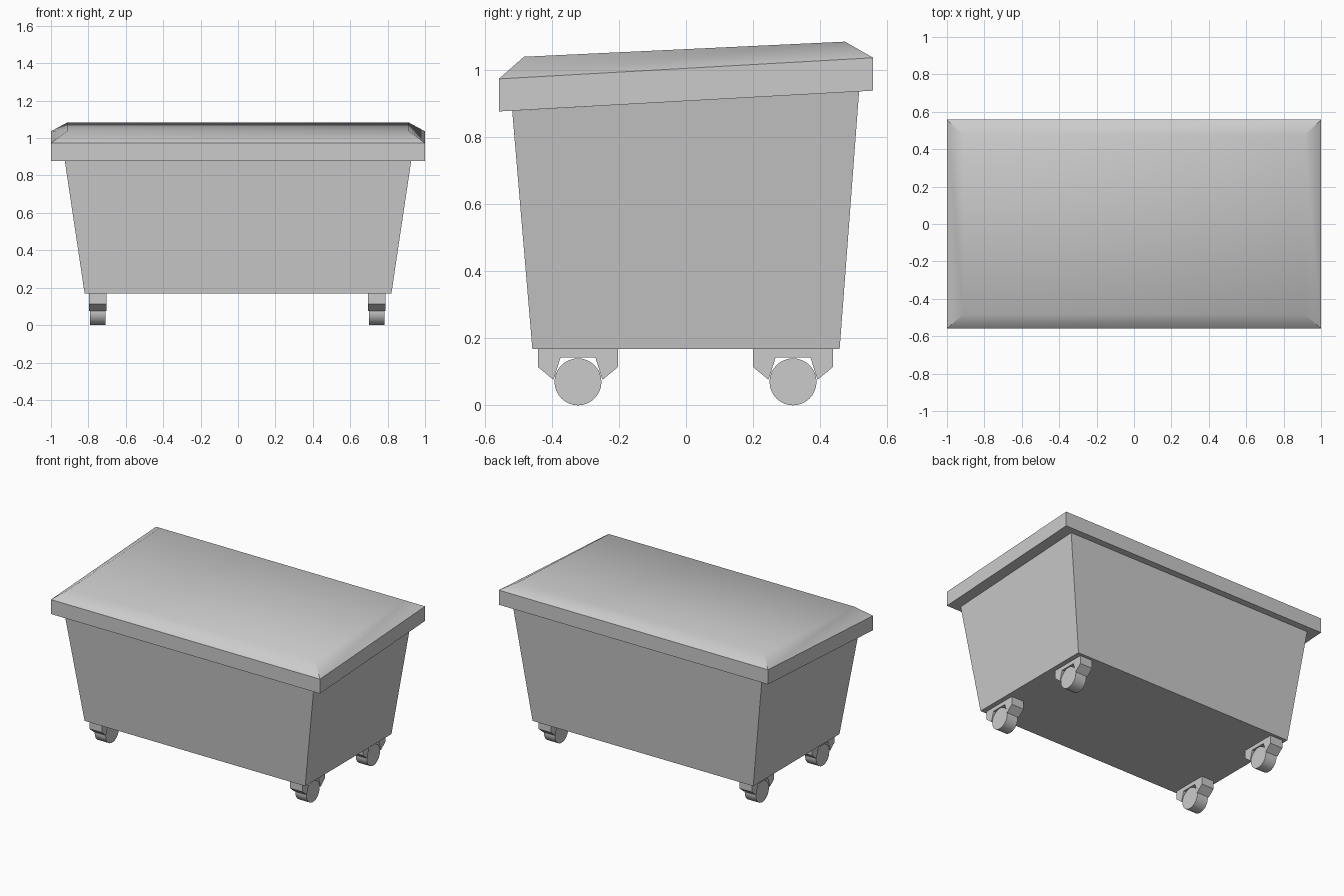
import bpy, bmesh, math
from mathutils import Matrix

if "Cube" in bpy.data.objects:
    bpy.data.objects.remove(bpy.data.objects["Cube"])


def make_object(name, bm):
    bmesh.ops.recalc_face_normals(bm, faces=bm.faces)
    mesh = bpy.data.meshes.new(name)
    bm.to_mesh(mesh)
    bm.free()
    obj = bpy.data.objects.new(name, mesh)
    bpy.context.collection.objects.link(obj)
    return obj


def smooth(obj, degrees):
    bpy.ops.object.select_all(action='DESELECT')
    obj.select_set(True)
    bpy.context.view_layer.objects.active = obj
    bpy.ops.object.shade_smooth_by_angle(angle=math.radians(degrees))


def loft(name, rings):
    """Stack rectangles given as (half x, front y, back y, front z, back z)."""
    bm = bmesh.new()
    loops = [[bm.verts.new(p) for p in
              ((-hx, yf, zf), (hx, yf, zf), (hx, yb, zb), (-hx, yb, zb))]
             for hx, yf, yb, zf, zb in rings]
    for a, b in zip(loops, loops[1:]):
        for i in range(4):
            j = (i + 1) % 4
            bm.faces.new((a[i], a[j], b[j], b[i]))
    bm.faces.new(loops[0][::-1])
    bm.faces.new(loops[-1])
    return make_object(name, bm)


# Tapered bin body with sloping top
loft("bin_body", [(0.82, -0.458, 0.458, 0.168, 0.168),
                  (0.926, -0.518, 0.516, 0.878, 0.936)])

# Overhanging lid: vertical rim, softly shaded chamfer and sloping top
lid = loft("lid", [(1.0, -0.558, 0.558, 0.876, 0.938),
                   (1.0, -0.558, 0.558, 0.973, 1.036),
                   (0.912, -0.483, 0.474, 1.039, 1.084)])
smooth(lid, 45)

# Caster bracket profile (y, z), relative to the wheel's y position
BRACKET = [(-0.119, 0.168), (-0.119, 0.114), (-0.073, 0.076), (-0.052, 0.142),
           (0.052, 0.142), (0.073, 0.076), (0.119, 0.114), (0.119, 0.168)]


def caster(name, x, y):
    # Bracket: extruded profile
    bm = bmesh.new()
    face = bm.faces.new([bm.verts.new((x - 0.046, y + py, pz)) for py, pz in BRACKET])
    side = bmesh.ops.extrude_face_region(bm, geom=[face])["geom"]
    bmesh.ops.translate(bm, vec=(0.092, 0, 0),
                        verts=[v for v in side if isinstance(v, bmesh.types.BMVert)])
    make_object(name + "_bracket", bm)
    # Wheel
    bm = bmesh.new()
    bmesh.ops.create_cone(bm, cap_ends=True, segments=32, radius1=0.07, radius2=0.07,
                          depth=0.082,
                          matrix=Matrix.Translation((x, y, 0.07))
                          @ Matrix.Rotation(math.pi / 2, 4, 'Y'))
    smooth(make_object(name + "_wheel", bm), 40)


# Four casters
for side, x in (("left", -0.75), ("right", 0.742)):
    for end, y in (("front", -0.322), ("back", 0.319)):
        caster(f"{end}_{side}_caster", x, y)
